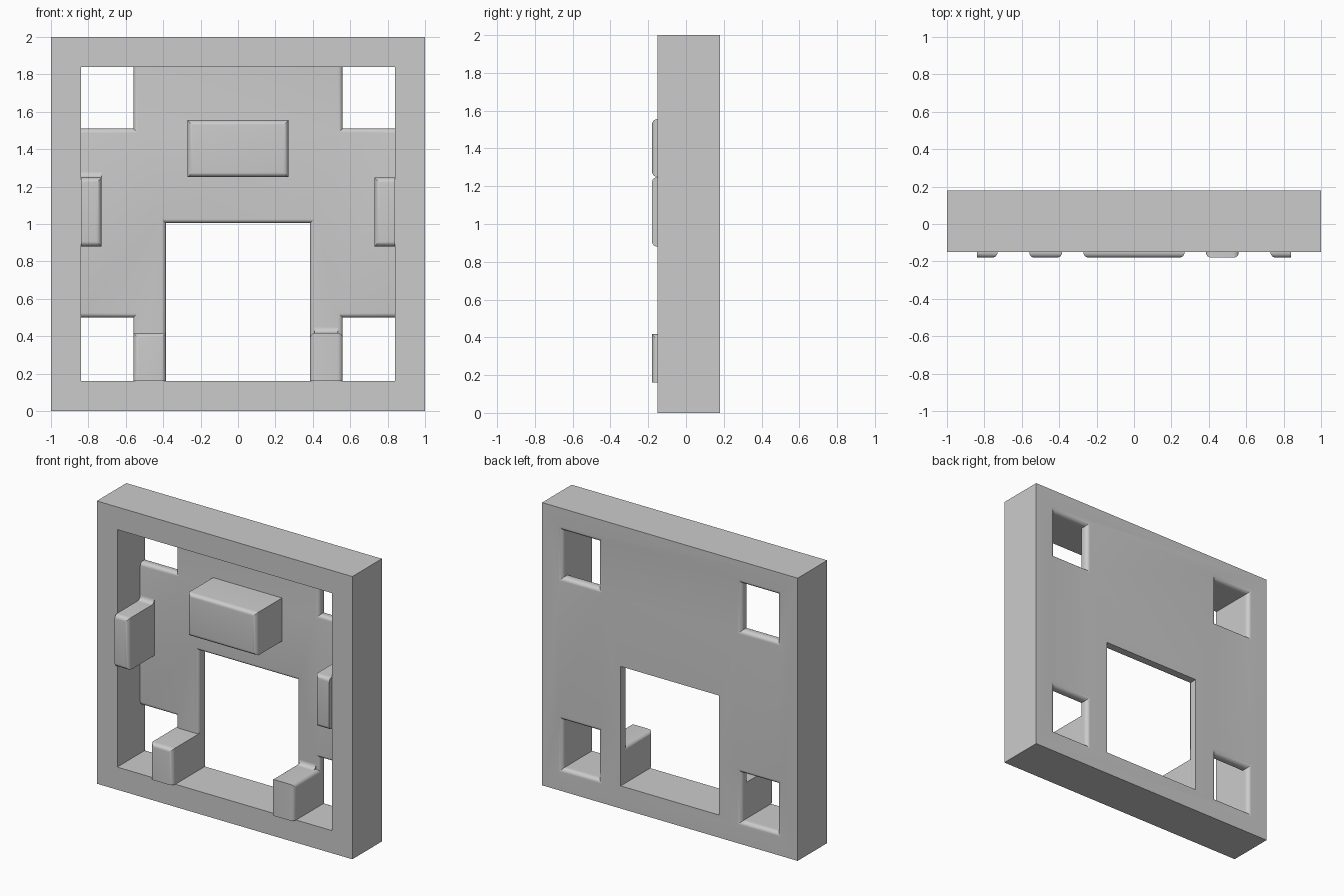
import bpy, bmesh
from math import sin, cos, pi

cube = bpy.data.objects.get("Cube")
if cube:
    bpy.data.objects.remove(cube, do_unlink=True)

grey = bpy.data.materials.new("plain_grey")
grey.use_nodes = True
COLOUR = (0.6, 0.6, 0.6, 1)
grey.diffuse_color = COLOUR
grey.node_tree.nodes["Principled BSDF"].inputs["Base Color"].default_value = COLOUR

FRONT, FACE, BACK, NOSE = -0.15, 0.107, 0.18, -0.18   # depths along y
INNER, LOW, HIGH = 0.84, 0.16, 1.84                   # frame opening
STEPS = 6


def finish(name, bm):
    bmesh.ops.recalc_face_normals(bm, faces=bm.faces)
    mesh = bpy.data.meshes.new(name)
    bm.to_mesh(mesh)
    bm.free()
    mesh.materials.append(grey)
    obj = bpy.data.objects.new(name, mesh)
    bpy.context.collection.objects.link(obj)
    return obj


def smooth(obj):
    bpy.ops.object.select_all(action='DESELECT')
    bpy.context.view_layer.objects.active = obj
    obj.select_set(True)
    bpy.ops.object.shade_smooth_by_angle(angle=pi / 6)


def block(name, x0, x1, z0, z1, y0, y1, edges="", r=0.028):
    """Box whose listed edges are rounded; letters are Front Top Bottom Left-side Right-side."""
    bm = bmesh.new()
    bmesh.ops.create_cube(bm, size=2)
    wanted = [set(e) for e in edges.split()]
    chosen = []
    for e in bm.edges:
        m = (e.verts[0].co + e.verts[1].co) / 2
        sides = {("L", "", "R")[round(m.x) + 1], ("F", "", "K")[round(m.y) + 1],
                 ("B", "", "T")[round(m.z) + 1]} - {""}
        if sides in wanted:
            chosen.append(e)
    for v in bm.verts:
        v.co = (x1 if v.co.x > 0 else x0, y1 if v.co.y > 0 else y0, z1 if v.co.z > 0 else z0)
    if chosen:
        bmesh.ops.bevel(bm, geom=chosen, offset=r, segments=STEPS, profile=0.5, affect='EDGES')
    return finish(name, bm)


def hole_cutter(name, x0, x1, z0, z1, front, back):
    """Box cutter flaring at each end; front and back list the sides (L R B T) that flare."""
    rf, rb = 0.025, 0.03
    arc = [i / STEPS * pi / 2 for i in range(STEPS + 1)]
    rings = [(FACE - 0.01, rf, front)]
    rings += [(FACE + rf - rf * cos(t), rf - rf * sin(t), front) for t in arc]
    rings += [(BACK - rb + rb * cos(t), rb - rb * sin(t), back) for t in reversed(arc)]
    rings += [(BACK + 0.02, rb, back)]
    bm = bmesh.new()
    loops = []
    for y, d, sides in rings:
        l, r, b, t = (d * (s in sides) for s in "LRBT")
        loops.append([bm.verts.new(p) for p in ((x0 - l, y, z0 - b), (x1 + r, y, z0 - b),
                                                (x1 + r, y, z1 + t), (x0 - l, y, z1 + t))])
    for a, b in zip(loops, loops[1:]):
        for i in range(4):
            j = (i + 1) % 4
            bm.faces.new((a[i], a[j], b[j], b[i]))
    bm.faces.new(loops[0])
    bm.faces.new(loops[-1])
    return finish(name, bm)


def fillet(name, x0, x1, z, r=0.03):
    """Concave strip where a block top meets the panel."""
    pts = [(FACE + 0.01, z - 0.01), (FACE - r, z - 0.01)]
    pts += [(FACE - r + r * sin(t), z + r - r * cos(t))
            for t in (i / STEPS * pi / 2 for i in range(STEPS + 1))]
    pts.append((FACE + 0.01, z + r))
    bm = bmesh.new()
    face = bm.faces.new([bm.verts.new((x0, y, h)) for y, h in pts])
    new = bmesh.ops.extrude_face_region(bm, geom=[face])["geom"]
    bmesh.ops.translate(bm, vec=(x1 - x0, 0, 0),
                        verts=[v for v in new if isinstance(v, bmesh.types.BMVert)])
    smooth(finish(name, bm))


# Frame with recessed panel and its openings
frame = block("frame_and_panel", -1, 1, 0, 2, FRONT, BACK)
cutters = [block("recess_cutter", -INNER, INNER, LOW, HIGH, FRONT - 0.1, FACE)]
for z0, z1, inside in ((LOW, 0.5, "T"), (1.51, HIGH, "B")):
    cutters.append(hole_cutter("right_corner_cutter", -INNER, -0.56, z0, z1, "R" + inside, "LRBT"))
    cutters.append(hole_cutter("left_corner_cutter", 0.56, INNER, z0, z1, "L" + inside, "LRBT"))
cutters.append(hole_cutter("doorway_cutter", -0.385, 0.385, LOW, 1.005, "LRT", ""))
for c in cutters:
    mod = frame.modifiers.new(c.name, 'BOOLEAN')
    mod.operation, mod.solver, mod.object = 'DIFFERENCE', 'EXACT', c
bpy.context.view_layer.update()
cut_mesh = bpy.data.meshes.new_from_object(
    frame.evaluated_get(bpy.context.evaluated_depsgraph_get()))
frame.modifiers.clear()
frame.data = cut_mesh
for c in cutters:
    bpy.data.objects.remove(c, do_unlink=True)
smooth(frame)

# Raised blocks on the panel
ROOT = FACE + 0.03
smooth(block("centre_block", -0.27, 0.27, 1.25, 1.555, NOSE, ROOT, "FT FB FL FR"))
smooth(block("right_side_pad", -INNER, -0.73, 0.88, 1.248, NOSE, ROOT, "FT FB FR"))
smooth(block("left_side_pad", 0.73, INNER, 0.88, 1.248, NOSE, ROOT, "FT FB FL"))
smooth(block("right_foot", -0.56, -0.385, LOW, 0.417, NOSE, ROOT, "FT FL FR"))
smooth(block("left_foot", 0.385, 0.56, LOW, 0.417, NOSE, ROOT, "TL TR FL FR"))
fillet("right_pad_fillet", -INNER, -0.73, 1.248)
fillet("left_foot_fillet", 0.41, 0.535, 0.417)
